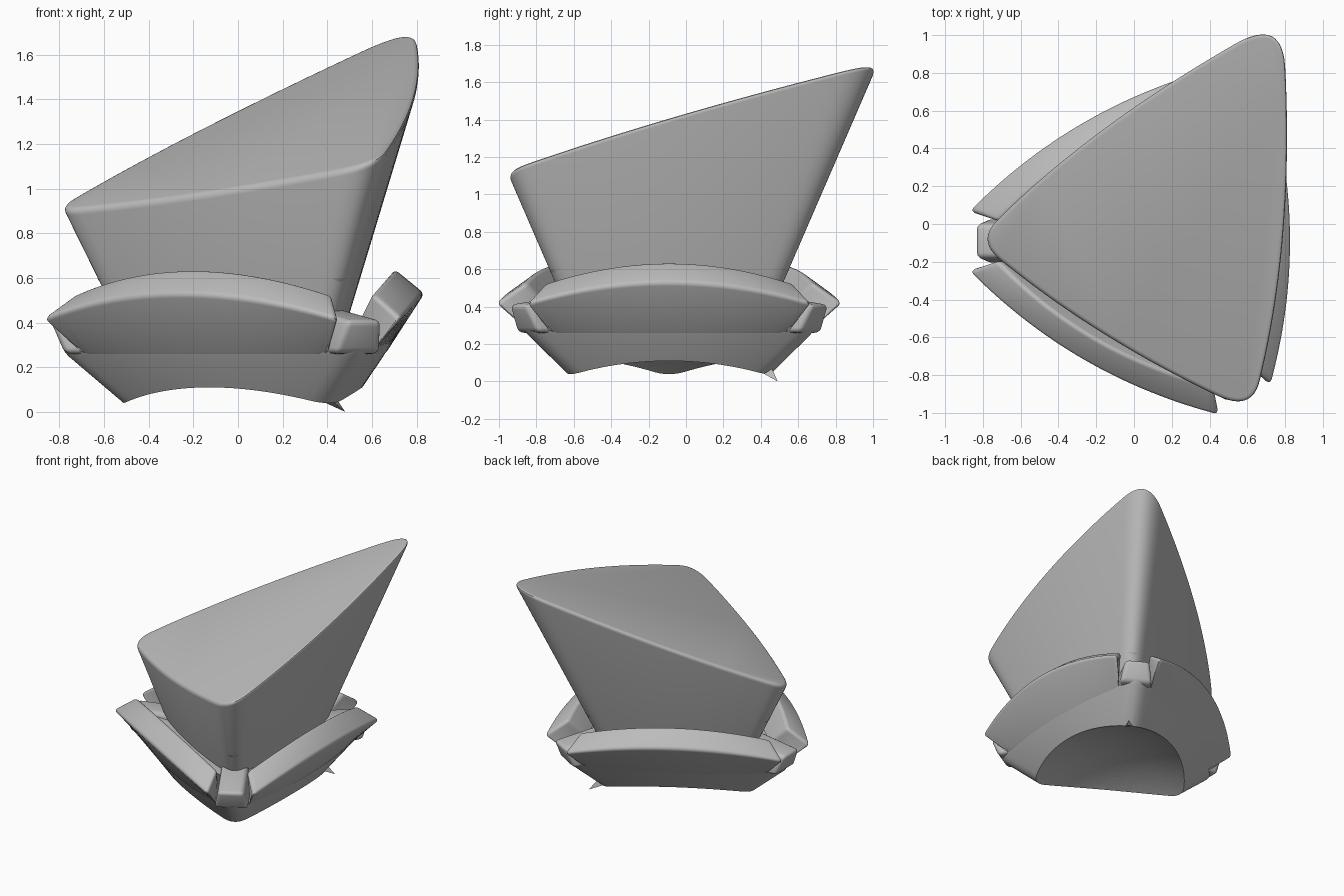
import bpy, bmesh, math
from mathutils import Vector, Matrix

if "Cube" in bpy.data.objects:
    bpy.data.objects.remove(bpy.data.objects["Cube"])

CX, CY = 0.10, -0.09      # shared axis
grey = bpy.data.materials.new("plain grey")
grey.diffuse_color = (0.5, 0.5, 0.5, 1)
grey.use_nodes = True
grey.node_tree.nodes["Principled BSDF"].inputs["Base Color"].default_value = grey.diffuse_color


def smooth(ob, angle=35):
    bpy.ops.object.select_all(action='DESELECT')
    ob.select_set(True)
    bpy.context.view_layer.objects.active = ob
    bpy.ops.object.shade_smooth_by_angle(angle=math.radians(angle))


def finish(name, bm, bevel=0.0, edges=None):
    bmesh.ops.recalc_face_normals(bm, faces=bm.faces)
    if bevel:
        if edges is None:
            edges = [e for e in bm.edges if len(e.link_faces) == 2
                     and e.calc_face_angle(0) > math.radians(28)]
        bmesh.ops.bevel(bm, geom=edges, offset=bevel, segments=4, profile=0.5,
                        affect='EDGES', clamp_overlap=True)
    me = bpy.data.meshes.new(name)
    bm.to_mesh(me)
    bm.free()
    me.materials.append(grey)
    ob = bpy.data.objects.new(name, me)
    bpy.context.collection.objects.link(ob)
    smooth(ob)
    return ob


def section(d, length, sag, n=12):
    """Rounded triangle: bowed sides at distance d, with curved corners."""
    L, S = length * d, sag * d
    end, m = d - S, 2 * S / L
    t = (math.sqrt(3) * end - L) / (1 + math.sqrt(3) * m)
    ctrl = Vector((end - m * t, L + t))
    p0 = Vector((end, L))
    c, s = math.cos(math.radians(120)), math.sin(math.radians(120))
    p1 = Vector((c * end + s * L, s * end - c * L))
    one = [Vector((d - S * (i / n) ** 2, L * i / n)) for i in range(-n, n + 1)]
    for i in range(1, n):
        u = i / n
        one.append(p0 * (1 - u) ** 2 + ctrl * 2 * u * (1 - u) + p1 * u * u)
    out = []
    for k in range(3):
        a = math.radians(120 * k)
        out += [(p.x * math.cos(a) - p.y * math.sin(a) + CX,
                 p.x * math.sin(a) + p.y * math.cos(a) + CY) for p in one]
    return out


def loft(levels):
    """Stack sections given as (z, d, side length, bow) levels into a solid."""
    bm = bmesh.new()
    rings = [[bm.verts.new((x, y, z)) for x, y in section(d, length, sag)]
             for z, d, length, sag in levels]
    n = len(rings[0])
    for a, b in zip(rings, rings[1:]):
        for i in range(n):
            j = (i + 1) % n
            bm.faces.new((a[i], a[j], b[j], b[i]))
    bm.faces.new(rings[0][::-1])
    bm.faces.new(rings[-1])
    return bm


# Flared plug, cut off by a slanting top
bm = loft([(0.3, 0.357, 1.2, 0.08), (2.1, 0.902, 1.2, 0.08)])
A, B, C = Vector((.75, 1, 1.69)), Vector((.53, -.95, 1.10)), Vector((-.78, -.03, .935))
normal = (B - C).cross(A - C).normalized()
cut = bmesh.ops.bisect_plane(bm, geom=bm.verts[:] + bm.edges[:] + bm.faces[:],
                             plane_co=A, plane_no=normal, clear_outer=True)
rim = [e for e in cut['geom_cut'] if isinstance(e, bmesh.types.BMEdge)]
bmesh.ops.edgeloop_fill(bm, edges=rim)
finish("flared_plug", bm, 0.03, rim)

# Thin steps at the corners of the plug's foot
for i, (z, d) in enumerate([(0.49, 0.417), (0.53, 0.430), (0.57, 0.444)]):
    finish(f"plug_step_{i + 1}",
           loft([(z, d - 0.012, 1.27, 0.095), (z + 0.028, d, 1.27, 0.095)]))

# Core filling the collar
finish("collar_core", loft([(0.26, 0.42, 1.1, 0.13), (0.42, 0.48, 1.1, 0.13)]))

# Lower collar, hollowed by a dome from below
base = finish("collar_base", loft([(-0.05, 0.35, 1.1, 0.13), (0.04, 0.41, 1.1, 0.13),
                                   (0.25, 0.552, 1.2, 0.13), (0.275, 0.565, 1.2, 0.13),
                                   (0.29, 0.55, 1.2, 0.13)]))
bpy.ops.mesh.primitive_uv_sphere_add(segments=96, ring_count=96, radius=1.293,
                                     location=(CX, CY, -1.1))
cutter = bpy.context.object
cutter.name = "dome_cutter"
cutter.hide_render = True
cutter.data.materials.append(grey)
bpy.context.view_layer.objects.active = base
mod = base.modifiers.new("dome", 'BOOLEAN')
mod.operation, mod.object, mod.solver = 'DIFFERENCE', cutter, 'EXACT'
bpy.ops.object.modifier_apply(modifier=mod.name)
bpy.data.objects.remove(cutter)
smooth(base)

# Small splinter under one corner
bm = bmesh.new()
tip = bm.verts.new((0.48, 0.49, 0.0))
foot = [bm.verts.new(p) for p in ((0.37, 0.44, 0.05), (0.42, 0.40, 0.05), (0.42, 0.45, 0.09))]
bm.faces.new(foot)
for i in range(3):
    bm.faces.new((foot[i], foot[(i + 1) % 3], tip))
finish("splinter", bm)

# Three bowed plates, flush with the collar, and the corner pegs between them
PROFILE = [(0.50, 0.2, 0.10), (0.567, 0.27, 0.10), (0.735, 0.53, 0.17),
           (0.60, 0.64, 0.12), (0.43, 0.30, 0.10)]   # distance, height, corner gap
N = 16
for k in range(3):
    turn = Matrix.Translation((CX, CY, 0)) @ Matrix.Rotation(math.radians(120 * k), 4, 'Z')
    bm = bmesh.new()
    rows = []
    for i in range(-N, N + 1):
        u = i / N
        row = []
        for j, (d, z, gap) in enumerate(PROFILE):
            s = 2 * (0.866 * d * 0.87 - gap) * u
            drop = 0.115 * u * u if j in (2, 3) else 0
            bow = 0.13 * d * (s / (1.2 * d)) ** 2
            row.append(bm.verts.new((d - bow - 0.28 * drop, s, z - drop)))
        rows.append(row)
    m = len(PROFILE)
    for a, b in zip(rows, rows[1:]):
        for j in range(m):
            bm.faces.new((a[j], a[(j + 1) % m], b[(j + 1) % m], b[j]))
    bm.faces.new(rows[0])
    bm.faces.new(rows[-1][::-1])
    bm.transform(turn)
    finish(f"collar_plate_{k + 1}", bm, 0.03)

    # Tapered peg
    bm = bmesh.new()
    bmesh.ops.create_cube(bm, size=1)
    for v in bm.verts:
        top, out = v.co.z > 0, v.co.x > 0
        v.co = Vector(((0.94 if top else 0.875) if out else 0.45,
                       math.copysign(0.09 if top else 0.12, v.co.y),
                       (0.41 if out else 0.48) if top else 0.26))
    bm.transform(turn @ Matrix.Rotation(math.radians(60), 4, 'Z'))
    finish(f"corner_peg_{k + 1}", bm, 0.03)
